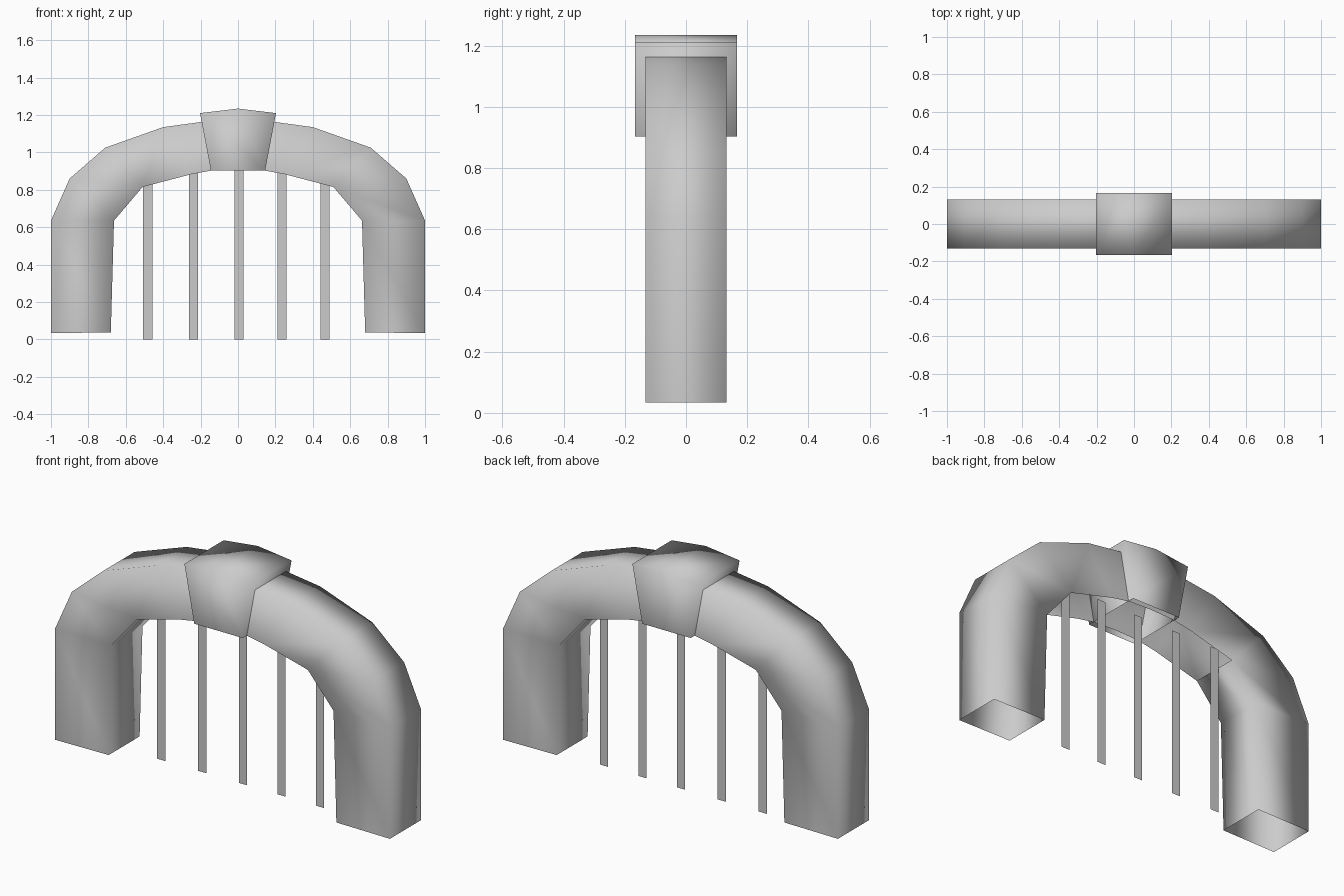
import bpy
import bmesh

cube = bpy.data.objects.get("Cube")
if cube:
    bpy.data.objects.remove(cube, do_unlink=True)

grey = bpy.data.materials.new("plain_grey")
grey.use_nodes = True
COLOUR = (0.6, 0.6, 0.6, 1)
grey.diffuse_color = COLOUR
grey.node_tree.nodes["Principled BSDF"].inputs["Base Color"].default_value = COLOUR


def add_object(name, bm, smooth=True):
    mesh = bpy.data.meshes.new(name)
    bm.normal_update()
    bm.to_mesh(mesh)
    bm.free()
    for poly in mesh.polygons:
        poly.use_smooth = smooth
    mesh.materials.append(grey)
    obj = bpy.data.objects.new(name, mesh)
    bpy.context.collection.objects.link(obj)
    return obj


def mirrored(points):
    """Complete a half outline that ends on the centre line."""
    return points + [(-x, z) for x, z in reversed(points[:-1])]


# Arch tube with open feet and an open underside over the gateway
HALF_DEPTH = 0.132
GATE_HALF = 0.52
arch_outer = mirrored([(-1, 0.034), (-1, 0.635), (-0.9, 0.86), (-0.71, 1.025),
                       (-0.4, 1.135), (-0.2, 1.162), (0, 1.175)])
arch_inner = mirrored([(-0.68, 0.037), (-0.663, 0.635), (-0.51, 0.815), (-0.51, 0.815),
                       (-0.25, 0.883), (-0.14, 0.903), (0, 0.908)])
bm = bmesh.new()
rings = []
for (ox, oz), (ix, iz) in zip(arch_outer, arch_inner):
    corners = [(ox, -HALF_DEPTH, oz), (ox, HALF_DEPTH, oz),
               (ix, HALF_DEPTH, iz), (ix, -HALF_DEPTH, iz)]
    rings.append([bm.verts.new(c) for c in corners])
for a, b in zip(rings, rings[1:]):
    over_gate = max(abs(a[2].co.x), abs(b[2].co.x)) < GATE_HALF
    for i in range(4):
        if i == 2 and over_gate:
            continue
        j = (i + 1) % 4
        bm.faces.new((a[i], a[j], b[j], b[i]))
bmesh.ops.remove_doubles(bm, verts=bm.verts[:], dist=0.0001)
bmesh.ops.recalc_face_normals(bm, faces=bm.faces[:])
add_object("arch", bm)

# Tapered keystone, open underneath
profile = [(-0.145, 0.903), (-0.203, 1.21), (0, 1.234), (0.203, 1.21), (0.145, 0.903)]
bm = bmesh.new()
front = [bm.verts.new((x, -0.167, z)) for x, z in profile]
back = [bm.verts.new((x, 0.167, z)) for x, z in profile]
bm.faces.new(front)
bm.faces.new(back)
for i in range(len(profile) - 1):
    bm.faces.new((front[i], front[i + 1], back[i + 1], back[i]))
bmesh.ops.recalc_face_normals(bm, faces=bm.faces[:])
add_object("keystone", bm)

# Flat gate bars running up into the arch
BAR_Y, BAR_TOP, BAR_HALF = 0.035, 0.915, 0.025
for n, x in enumerate([-0.483, -0.238, 0.005, 0.235, 0.465]):
    bm = bmesh.new()
    left, right = x - BAR_HALF, x + BAR_HALF
    bm.faces.new([bm.verts.new((px, BAR_Y, pz)) for px, pz in
                  [(left, 0), (right, 0), (right, BAR_TOP), (left, BAR_TOP)]])
    add_object(f"gate_bar_{n + 1}", bm, smooth=False)
